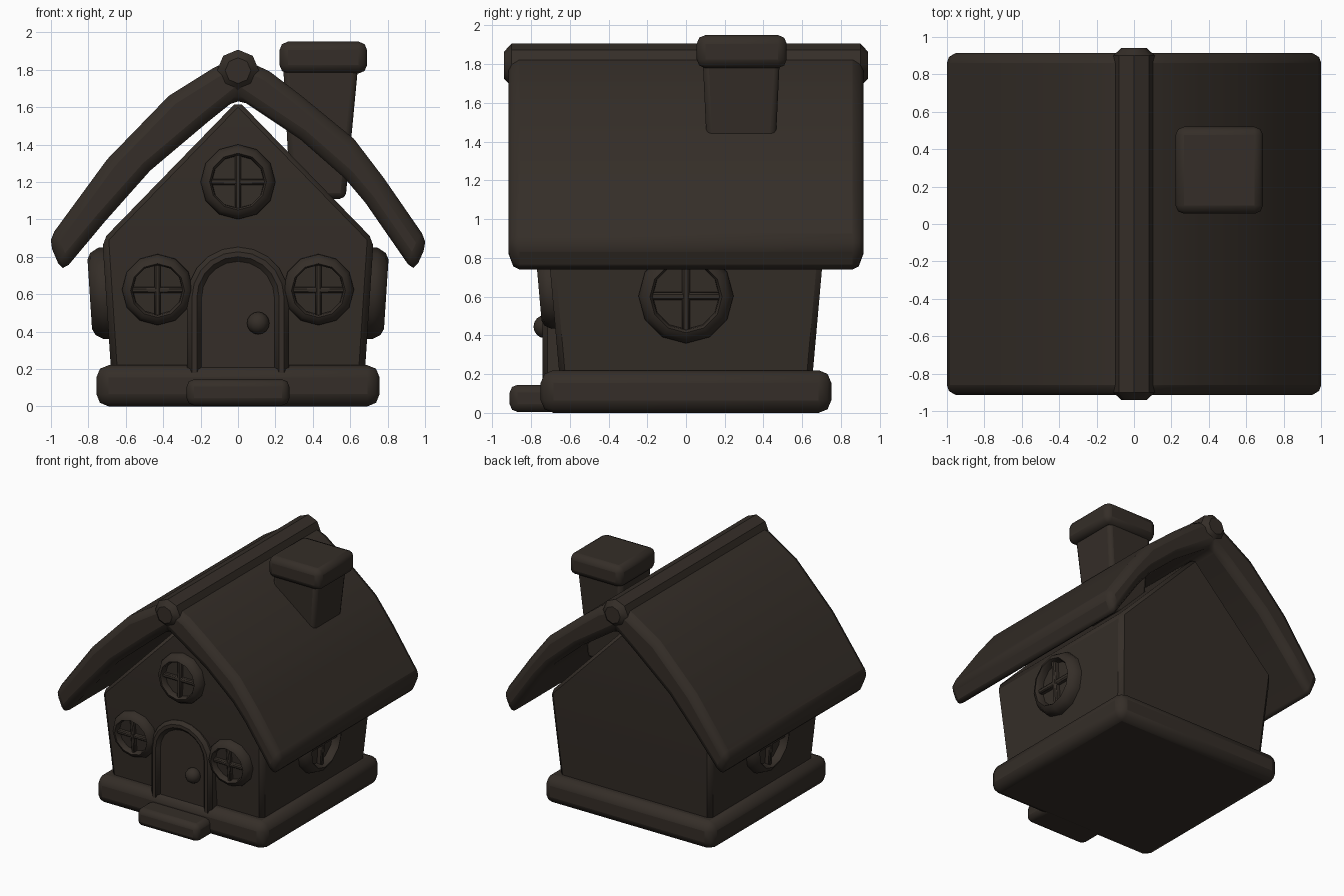
import bpy, bmesh
from math import radians, sin, cos, pi
from mathutils import Matrix, Vector

if "Cube" in bpy.data.objects:
    bpy.data.objects.remove(bpy.data.objects["Cube"])

mat = bpy.data.materials.new("dark_brown")
mat.diffuse_color = (0.035, 0.027, 0.021, 1)
mat.use_nodes = True
mat.node_tree.nodes["Principled BSDF"].inputs["Base Color"].default_value = mat.diffuse_color


def finish(name, bm, bevel=0, segs=2, limit=40, matrix=Matrix()):
    bmesh.ops.recalc_face_normals(bm, faces=bm.faces)
    me = bpy.data.meshes.new(name)
    bm.to_mesh(me)
    bm.free()
    me.materials.append(mat)
    ob = bpy.data.objects.new(name, me)
    bpy.context.collection.objects.link(ob)
    ob.matrix_world = matrix
    if bevel:
        mod = ob.modifiers.new("bevel", 'BEVEL')
        mod.width, mod.segments = bevel, segs
        mod.limit_method, mod.angle_limit = 'ANGLE', radians(limit)
    bpy.ops.object.select_all(action='DESELECT')
    bpy.context.view_layer.objects.active = ob
    ob.select_set(True)
    bpy.ops.object.shade_smooth_by_angle(angle=radians(35))
    return ob


def add_box(bm, lo, hi):
    lo, hi = Vector(lo), Vector(hi)
    m = Matrix.Translation((lo + hi) / 2) @ Matrix.Diagonal((*(hi - lo), 1))
    return bmesh.ops.create_cube(bm, size=1, matrix=m)["verts"]


def box(name, lo, hi, bevel, segs=2):
    bm = bmesh.new()
    add_box(bm, lo, hi)
    return finish(name, bm, bevel, segs)


def prism(profile, y0, y1):
    """Extrude an (x, z) outline along y."""
    bm = bmesh.new()
    a = [bm.verts.new((x, y0, z)) for x, z in profile]
    b = [bm.verts.new((x, y1, z)) for x, z in profile]
    bm.faces.new(a)
    bm.faces.new(b[::-1])
    n = len(a)
    for i in range(n):
        j = (i + 1) % n
        bm.faces.new((a[j], a[i], b[i], b[j]))
    return bm


def arch(r, z0, zc, n=10):
    arc = [(-r * cos(pi * i / n), zc + r * sin(pi * i / n)) for i in range(n + 1)]
    return [(-r, z0)] + arc + [(r, z0)]


def window(name, loc, normal, r):
    m = Matrix.Translation(loc) @ Vector(normal).to_track_quat('Z', 'Y').to_matrix().to_4x4()
    # turned frame with recessed pane
    bm = bmesh.new()
    prof = [(1, -.1), (1, .1), (.9, .28), (.76, .35), (.71, .27), (.7, .1), (0, .1)]
    vs = [bm.verts.new((a * r, 0, d * r)) for a, d in prof]
    es = [bm.edges.new(p) for p in zip(vs, vs[1:])]
    bmesh.ops.spin(bm, geom=vs + es, cent=(0, 0, 0), axis=(0, 0, 1),
                   angle=2 * pi, steps=12, use_duplicate=False)
    bmesh.ops.remove_doubles(bm, verts=bm.verts, dist=1e-4)
    finish(name + "_frame", bm, matrix=m)
    # crossed glazing bars
    bm = bmesh.new()
    add_box(bm, (-.74 * r, -.08 * r, .05 * r), (.74 * r, .08 * r, .25 * r))
    add_box(bm, (-.08 * r, -.74 * r, .05 * r), (.08 * r, .74 * r, .26 * r))
    finish(name + "_bars", bm, .04 * r, 1, matrix=m)


# Foundation and doorstep
box("foundation", (-.757, -.75, 0), (.757, .75, .22), .065)
box("doorstep", (-.275, -.91, .005), (.275, -.6, .145), .04)

# Walls, leaning outwards up to the eaves, with gables
bm = prism([(-.673, .1), (-.725, .89), (0, 1.635), (.725, .89), (.673, .1)], -1, 1)
for v in bm.verts:
    z = v.co.z
    v.co.y *= .70 if z > 1 else .645 + .07 * (z - .1) / .79
for side in (-1, 1):
    bmesh.ops.connect_verts(bm, verts=[v for v in bm.verts
                                       if v.co.y * side > 0 and abs(v.co.z - .89) < .01])
finish("walls", bm, .03, 1, limit=35)

# Sagging roof slabs, left and right slightly different
right = [(0, 1.87), (.17, 1.79), (.34, 1.66), (.62, 1.43), (.78, 1.22), (1.015, .88),
         (.94, .715), (.68, 1.09), (.57, 1.22), (.33, 1.43), (0, 1.65)]
left = [(-.15, 1.53), (-.47, 1.26), (-.71, .99), (-.94, .715),
        (-1.015, .89), (-.70, 1.32), (-.37, 1.66), (-.13, 1.81)]
finish("roof", prism(right + left, -.915, .915), .055, 2)

# Ridge pole
bm = bmesh.new()
bmesh.ops.create_cone(bm, cap_ends=True, segments=8, radius1=.112, radius2=.112, depth=1.88,
                      matrix=Matrix.Translation((0, 0, 1.795)) @ Matrix.Rotation(pi / 2, 4, 'X'))
finish("ridge_pole", bm, .04, 1, limit=60)

# Chimney, narrowing downwards, with cap
bm = bmesh.new()
for v in add_box(bm, (.24, .085, 1.11), (.645, .485, 1.85)):
    if v.co.z < 1.5:
        v.co.x = .28 if v.co.x < .4 else .575
        v.co.y = .12 if v.co.y < .3 else .45
finish("chimney_shaft", bm, .03, 2)
box("chimney_cap", (.222, .055, 1.78), (.69, .52, 1.95), .045)

# Door, arched surround and knob
finish("door", prism(arch(.21, .12, .58), -.715, -.55), .01, 1)
outer, inner = arch(.272, .12, .58), arch(.195, .12, .58)
finish("door_surround", prism(outer + inner[::-1], -.74, -.55), .025, 1)
bm = bmesh.new()
bmesh.ops.create_uvsphere(bm, u_segments=12, v_segments=8, radius=.06,
                          matrix=Matrix.Translation((.108, -.727, .445)))
finish("door_knob", bm)

# Round windows
for side, label in ((-1, "left"), (1, "right")):
    window("front_" + label + "_window", (side * .43, -.692, .625), (0, -1, -.088), .19)
    window(label + "_side_window", (side * .707, 0, .605), (side, 0, -.065), .245)
window("gable_window", (0, -.708, 1.2), (0, -1, .02), .2)
